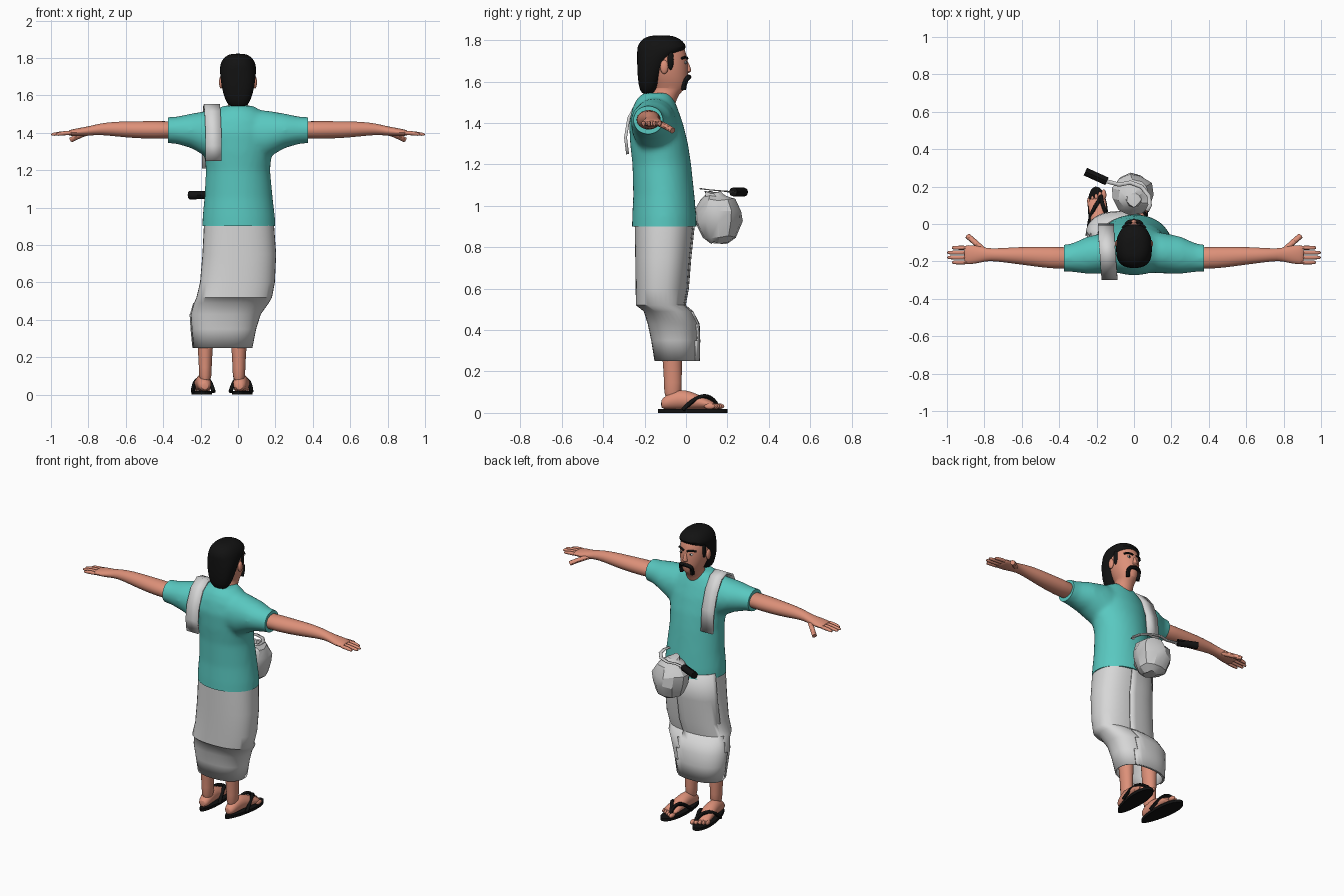
import bpy, bmesh, math, random
from mathutils import Vector, Matrix

random.seed(4)
if "Cube" in bpy.data.objects:
    bpy.data.objects.remove(bpy.data.objects["Cube"])


def material(name, r, g, b):
    m = bpy.data.materials.new(name)
    m.use_nodes = True
    m.diffuse_color = (r, g, b, 1)
    shader = m.node_tree.nodes["Principled BSDF"]
    shader.inputs["Base Color"].default_value = (r, g, b, 1)
    shader.inputs["Roughness"].default_value = 0.8
    return m


SKIN = material("skin", 0.72, 0.28, 0.19)
BLACK = material("black", 0.006, 0.006, 0.006)
TEAL = material("teal cloth", 0.1, 0.58, 0.53)
WHITE = material("white cloth", 0.68, 0.68, 0.68)
GREY = material("pot grey", 0.6, 0.6, 0.6)
AXES = {"X": (2, 0, 1), "Y": (0, 2, 1), "Z": (0, 1, 2)}


def add_loft(bm, axis, rows, n=20, power=1.0, caps=(True, True), mirror=1):
    """Rows are (position on axis, centre a, centre b, radius a, radius b)."""
    rings = []
    for t, a, b, ra, rb in rows:
        ring = []
        for i in range(n):
            w = math.tau * i / n
            c, s = math.cos(w), math.sin(w)
            p = (a + ra * math.copysign(abs(c) ** power, c),
                 b + rb * math.copysign(abs(s) ** power, s), t)
            x, y, z = (p[k] for k in AXES[axis])
            ring.append(bm.verts.new((x * mirror, y, z)))
        rings.append(ring)
    for low, high in zip(rings, rings[1:]):
        for i in range(n):
            j = (i + 1) % n
            bm.faces.new((low[i], low[j], high[j], high[i]))
    for end, use in zip((rings[0], rings[-1]), caps):
        if use:
            bm.faces.new(end)
    bmesh.ops.recalc_face_normals(bm, faces=bm.faces)


def activate(ob):
    bpy.ops.object.select_all(action="DESELECT")
    ob.select_set(True)
    bpy.context.view_layer.objects.active = ob


def smooth(ob, angle=45):
    activate(ob)
    bpy.ops.object.shade_smooth_by_angle(angle=math.radians(angle))
    return ob


def make(name, bm, mat, subdivide=0, thick=0, angle=45):
    me = bpy.data.meshes.new(name)
    bm.to_mesh(me)
    bm.free()
    me.materials.append(mat)
    ob = bpy.data.objects.new(name, me)
    bpy.context.collection.objects.link(ob)
    if thick:
        ob.modifiers.new("thickness", "SOLIDIFY").thickness = thick
    if subdivide:
        mod = ob.modifiers.new("rounding", "SUBSURF")
        mod.levels = mod.render_levels = subdivide
    return smooth(ob, angle)


def loft(name, axis, rows, mat, subdivide=1, thick=0, angle=45, **options):
    bm = bmesh.new()
    add_loft(bm, axis, rows, **options)
    return make(name, bm, mat, subdivide, thick, angle)


def tube(name, points, radius, mat):
    cu = bpy.data.curves.new(name, "CURVE")
    cu.dimensions, cu.bevel_depth, cu.use_fill_caps = "3D", radius, True
    cu.bevel_resolution = 2
    sp = cu.splines.new("NURBS")
    sp.points.add(len(points) - 1)
    for q, p in zip(sp.points, points):
        q.co = (*p, 1)
    sp.use_endpoint_u, sp.order_u = True, min(3, len(points))
    cu.materials.append(mat)
    ob = bpy.data.objects.new(name, cu)
    bpy.context.collection.objects.link(ob)
    activate(ob)
    bpy.ops.object.convert(target="MESH")
    return smooth(ob)


def ball(name, centre, size, mat):
    bm = bmesh.new()
    bmesh.ops.create_uvsphere(bm, u_segments=14, v_segments=8, radius=1,
                              matrix=Matrix.LocRotScale(Vector(centre), None, Vector(size)))
    return make(name, bm, mat)


def strip(name, points, width, mat, thick, side=None):
    bm, pairs = bmesh.new(), []
    pts = [Vector(p) for p in points]
    for i, p in enumerate(pts):
        along = pts[min(i + 1, len(pts) - 1)] - pts[max(i - 1, 0)]
        d = (side or along.cross(Vector((0, 0, 1))).normalized()) * width / 2
        pairs.append((bm.verts.new(p - d), bm.verts.new(p + d)))
    for (a, b), (c, d) in zip(pairs, pairs[1:]):
        bm.faces.new((a, b, d, c))
    return make(name, bm, mat, 0, thick)


# Shirt: torso and sleeves fused into one skin, then trimmed at the hems
bm = bmesh.new()
add_loft(bm, "Z", [(.85, .005, -.105, .198, .157), (.95, .004, -.105, .194, .155),
                   (1.05, .003, -.107, .183, .148), (1.2, 0, -.117, .172, .142),
                   (1.3, 0, -.13, .182, .14), (1.4, 0, -.145, .19, .13),
                   (1.47, 0, -.15, .17, .11), (1.515, 0, -.148, .13, .09),
                   (1.545, 0, -.14, .078, .066)], n=32)
for side in (1, -1):
    add_loft(bm, "X", [(.06, -.15, 1.39, .11, .13), (.15, -.155, 1.39, .11, .13),
                       (.25, -.167, 1.41, .1, .093), (.33, -.18, 1.413, .077, .073),
                       (.42, -.185, 1.415, .068, .066)], mirror=side)
shirt = make("shirt", bm, TEAL)
remesh = shirt.modifiers.new("fuse", "REMESH")
remesh.mode, remesh.voxel_size = "VOXEL", 0.014
relax = shirt.modifiers.new("relax", "SMOOTH")
relax.factor, relax.iterations = 0.5, 7
fused = shirt.evaluated_get(bpy.context.evaluated_depsgraph_get())
shirt_mesh = bpy.data.meshes.new_from_object(fused)
shirt.modifiers.clear()
bm = bmesh.new()
bm.from_mesh(shirt_mesh)


def near_neck(f):
    c = f.calc_center_median()
    return c.y > -.13 and c.z > 1.39 and abs(c.x) < .13


for co, no in (((0, 0, .9), (0, 0, -1)), ((.373, 0, 0), (1, 0, 0)), ((-.373, 0, 0), (-1, 0, 0))):
    bmesh.ops.bisect_plane(bm, geom=bm.verts[:] + bm.edges[:] + bm.faces[:],
                           plane_co=co, plane_no=no, clear_outer=True)
bmesh.ops.holes_fill(bm, edges=[e for e in bm.edges if e.is_boundary])
# V neck opening shows skin
for side in (1, -1):
    faces = [f for f in bm.faces if near_neck(f)]
    parts = {g for f in faces for g in (*f.verts, *f.edges)}
    bmesh.ops.bisect_plane(bm, geom=list(parts) + faces, plane_co=(0, 0, 1.425),
                           plane_no=(side * 1.6, 0, -1))
for f in bm.faces:
    c = f.calc_center_median()
    f.material_index = int(near_neck(f) and c.z > 1.425 + 1.6 * abs(c.x))
bm.to_mesh(shirt_mesh)
bm.free()
shirt.data = shirt_mesh
shirt_mesh.materials.clear()
for m in (TEAL, SKIN):
    shirt_mesh.materials.append(m)
smooth(shirt, 50)

# Wrapped skirt, bent at the knee, with an overlapping front flap
skirt_rows = [(.93, .005, -.105, .186, .143), (.75, .007, -.113, .197, .132),
              (.6, -.003, -.118, .2, .125), (.52, -.02, -.125, .202, .117),
              (.49, -.035, -.088, .2, .116), (.43, -.065, -.063, .187, .122),
              (.35, -.075, -.053, .172, .115), (.25, -.08, -.046, .157, .106)]
loft("skirt", "Z", skirt_rows, WHITE, subdivide=0, thick=.008, n=40, power=.85, caps=(True, False))
bm = bmesh.new()
add_loft(bm, "Z", [(z, a, b, ra + .007, rb + .007) for z, a, b, ra, rb in skirt_rows],
         n=40, power=.85, caps=(False, False))
bmesh.ops.delete(bm, geom=[f for f in bm.faces if f.calc_center_median().y < -.06
                           or f.calc_center_median().x > .03], context="FACES")
make("skirt_flap", bm, WHITE, thick=.006)

# Arms and hands
for side, label in ((1, "left"), (-1, "right")):
    loft(label + "_arm", "X", [(.3, -.183, 1.415, .062, .05), (.45, -.18, 1.415, .06, .049),
                               (.56, -.172, 1.416, .052, .046), (.65, -.168, 1.42, .044, .041),
                               (.74, -.165, 1.42, .035, .031), (.79, -.163, 1.41, .035, .026),
                               (.84, -.163, 1.404, .05, .024), (.89, -.164, 1.4, .053, .018),
                               (.91, -.164, 1.398, .05, .013)], SKIN, n=14, mirror=side)
    for k, tip in enumerate((.975, 1.0, 1.0, .975)):
        y = -.127 - .026 * k
        loft(f"{label}_finger", "X", [(.88, y, 1.4, .013, .014), (.94, y, 1.397, .012, .012),
                                      (tip - .012, y, 1.392, .011, .01), (tip, y, 1.39, .006, .006)],
             SKIN, n=8, mirror=side)
    tube(label + "_thumb", [(side * .8, -.145, 1.402), (side * .84, -.105, 1.39),
                            (side * .89, -.064, 1.363)], .015, SKIN)

# Legs, feet and thong sandals
for side, ankle, label in ((1, .005, "left"), (-1, -.175, "right")):
    loft(label + "_leg", "Z", [(.5, ankle, -.075, .06, .06), (.26, ankle, -.067, .042, .048),
                               (.14, ankle, -.062, .034, .043), (.06, ankle, -.065, .035, .045)],
         SKIN, n=14)
    foot = [loft(label + "_foot", "Y", [(-.122, 0, .042, .02, .02), (-.1, 0, .05, .037, .034),
                                        (-.04, 0, .068, .041, .052), (.03, 0, .06, .045, .044),
                                        (.1, 0, .044, .052, .026), (.145, 0, .035, .05, .016)],
                 SKIN, n=14)]
    for k in range(5):
        foot.append(ball(label + "_toe", (side * (.021 * k - .04), .155 - .009 * k, .032),
                         (.013 - .001 * k, .027, .014), SKIN))
    bm = bmesh.new()
    bmesh.ops.create_circle(bm, cap_ends=True, segments=28, radius=1)
    for v in bm.verts:
        v.co = (v.co.x * (.052 + .012 * v.co.y), .033 + .168 * v.co.y, 0)
    up = bmesh.ops.extrude_face_region(bm, geom=bm.faces[:])["geom"]
    bmesh.ops.translate(bm, vec=(0, 0, .018), verts=[g for g in up if isinstance(g, bmesh.types.BMVert)])
    bmesh.ops.recalc_face_normals(bm, faces=bm.faces)
    foot.append(make(label + "_sandal_sole", bm, BLACK))
    for edge in (1, -1):
        foot.append(tube(label + "_sandal_strap", [(-side * .025, .155, .02), (-side * .02, .135, .07),
                                                   (edge * .04, .06, .088), (edge * .056, -.01, .015)],
                         .011, BLACK))
    for ob in foot:
        ob.location.x = ankle + side * .012
        ob.rotation_euler.z = -side * math.radians(5)

# Head, ears, hair and face
loft("head", "Z", [(1.44, 0, -.12, .062, .06), (1.52, 0, -.108, .058, .062), (1.555, 0, -.09, .054, .072),
                   (1.565, 0, -.075, .052, .076), (1.6, 0, -.08, .07, .09), (1.65, 0, -.093, .083, .105),
                   (1.7, 0, -.1, .088, .11), (1.76, 0, -.107, .085, .105), (1.8, 0, -.11, .06, .075)], SKIN)
loft("hair", "Z", [(1.535, 0, -.185, .045, .03), (1.58, 0, -.182, .072, .048), (1.65, 0, -.17, .09, .066),
                   (1.71, 0, -.155, .097, .082), (1.745, 0, -.125, .097, .112), (1.765, 0, -.115, .096, .122),
                   (1.795, 0, -.118, .082, .105), (1.815, 0, -.12, .058, .075), (1.823, 0, -.12, .03, .04)],
     BLACK, power=.85)
loft("nose", "Z", [(1.64, 0, 0, .014, .012), (1.648, 0, .005, .02, .024), (1.665, 0, .003, .014, .021),
                   (1.705, 0, -.003, .009, .012)], SKIN, n=10)
for side, label in ((1, "left"), (-1, "right")):
    ball(label + "_ear", (side * .09, -.105, 1.67), (.012, .02, .034), SKIN)
    ball(label + "_sideburn", (side * .079, -.075, 1.705), (.011, .016, .05), BLACK)
    ball(label + "_eye", (side * .034, -.003, 1.692), (.015, .006, .007), WHITE)
    ball(label + "_pupil", (side * .034, .001, 1.692), (.006, .004, .006), BLACK)
    tube(label + "_eyebrow", [(side * .012, .006, 1.71), (side * .035, .004, 1.722),
                              (side * .062, -.02, 1.712)], .006, BLACK)
    tube(label + "_moustache", [(0, .014, 1.622), (side * .03, .012, 1.622),
                                (side * .043, -.006, 1.6), (side * .038, -.012, 1.56)], .012, BLACK)

# Towel over the right shoulder
towel_path = [(-.15, -.012, 1.21), (-.15, -.022, 1.35), (-.148, -.06, 1.46), (-.145, -.11, 1.526),
              (-.14, -.165, 1.54), (-.136, -.225, 1.505), (-.132, -.27, 1.42), (-.13, -.285, 1.33),
              (-.13, -.275, 1.25)]
strip("towel", towel_path, .085, WHITE, .014, Vector((1, 0, 0)))

# Dented pot with a sickle lying across its mouth
bm = bmesh.new()
add_loft(bm, "Z", [(.82, .01, .16, .04, .04), (.85, 0, .16, .082, .082), (.92, -.005, .16, .11, .11),
                   (.98, -.005, .16, .112, .112), (1.03, 0, .15, .085, .085), (1.05, 0, .14, .05, .05),
                   (1.065, 0, .13, .035, .035)], n=11)
for v in bm.verts:
    v.co += Vector([random.uniform(-.007, .007) for _ in range(3)])
make("pot", bm, GREY, angle=28)
strip("sickle_blade", [(-.16, .232, 1.068), (-.08, .21, 1.068), (-.02, .222, 1.07), (.04, .2, 1.072),
                       (.08, .15, 1.076), (.085, .1, 1.081), (.07, .07, 1.085)], .022, GREY, .005)
tube("sickle_handle", [(-.26, .28, 1.066), (-.145, .228, 1.067)], .022, BLACK)
